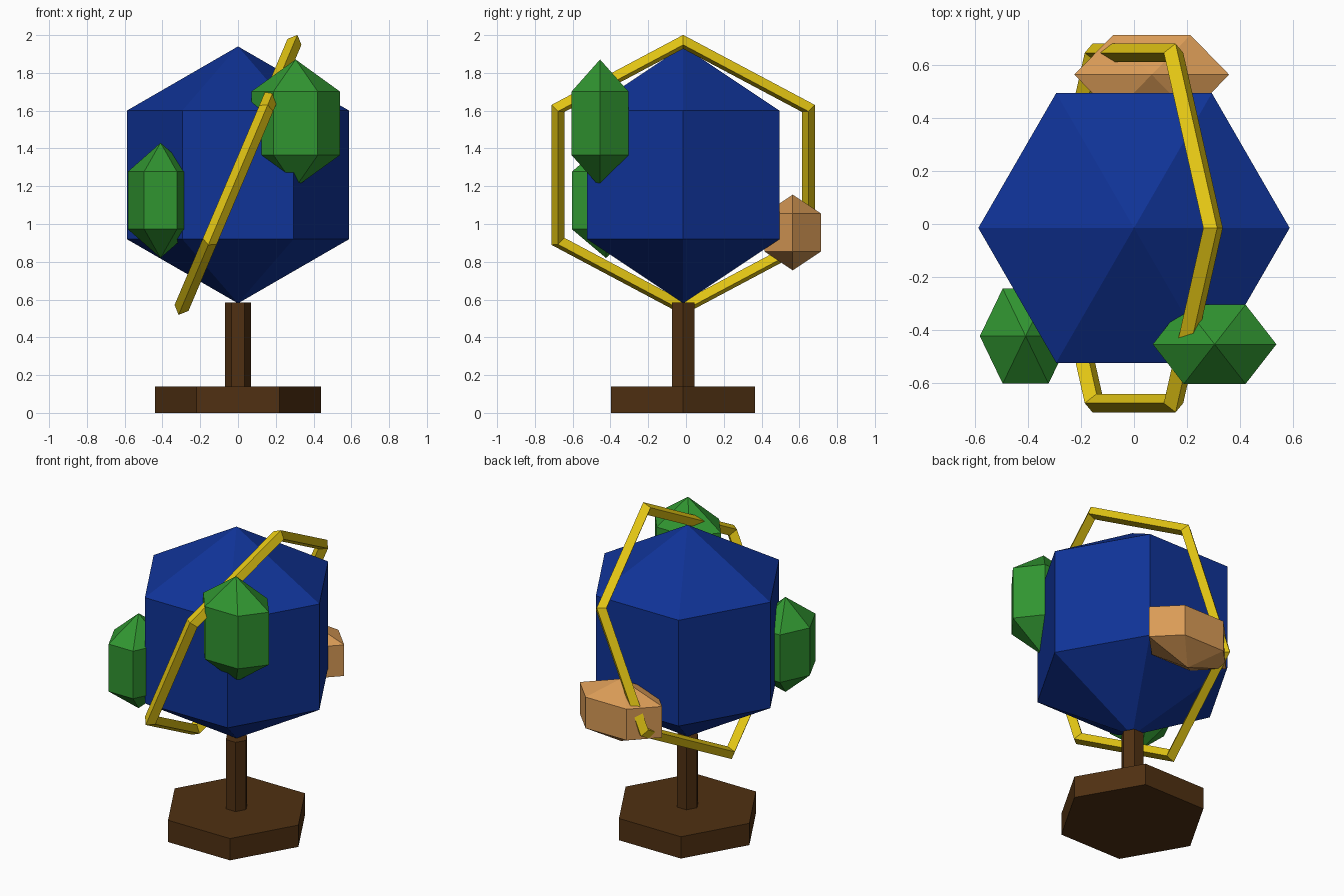
import bpy, bmesh, math
from mathutils import Matrix, Vector

if "Cube" in bpy.data.objects:
    bpy.data.objects.remove(bpy.data.objects["Cube"])

CY = -0.015   # shared axis of globe, ring and stand
SIDES = 6


def material(name, rgb):
    m = bpy.data.materials.new(name)
    m.diffuse_color = (*rgb, 1.0)
    m.use_nodes = True
    m.node_tree.nodes["Principled BSDF"].inputs["Base Color"].default_value = m.diffuse_color
    return m


BLUE = material("ocean blue", (0.005, 0.033, 0.31))
GREEN = material("land green", (0.03, 0.30, 0.03))
TAN = material("land tan", (0.70, 0.33, 0.095))
YELLOW = material("brass yellow", (0.78, 0.57, 0.007))
BROWN = material("wood brown", (0.08, 0.03, 0.006))


def finish(bm, name, mat, matrix):
    bmesh.ops.recalc_face_normals(bm, faces=bm.faces)
    me = bpy.data.meshes.new(name)
    bm.to_mesh(me)
    bm.free()
    me.materials.append(mat)
    ob = bpy.data.objects.new(name, me)
    ob.matrix_world = matrix
    bpy.context.collection.objects.link(ob)
    return ob


def circle(bm, r, z):
    return [bm.verts.new((r * math.cos(math.tau * k / SIDES),
                          r * math.sin(math.tau * k / SIDES), z)) for k in range(SIDES)]


def bridge(bm, a, b):
    for k in range(SIDES):
        j = (k + 1) % SIDES
        bm.faces.new((a[k], a[j], b[j], b[k]))


def faceted_ball(name, mat, center, radii):
    """Six-sided, three-band sphere stretched to the given radii."""
    bm = bmesh.new()
    s = math.sin(math.pi / 3)
    low, high = circle(bm, s, -0.5), circle(bm, s, 0.5)
    bridge(bm, low, high)
    for ring, z in ((low, -1), (high, 1)):
        pole = bm.verts.new((0, 0, z))
        for k in range(SIDES):
            bm.faces.new((ring[k], ring[(k + 1) % SIDES], pole))
    bmesh.ops.scale(bm, vec=Vector(radii), verts=bm.verts)
    finish(bm, name, mat, Matrix.Translation(center))


def hex_prism(name, mat, r, z0, z1):
    bm = bmesh.new()
    low, high = circle(bm, r, z0), circle(bm, r, z1)
    bridge(bm, low, high)
    bm.faces.new(low)
    bm.faces.new(high)
    finish(bm, name, mat, Matrix.Translation((0, CY, 0)))


def hex_ring(name, mat, major, minor, matrix):
    """Six-sided ring with a diamond cross-section."""
    bm = bmesh.new()
    loops = [circle(bm, major + dr, dz)
             for dr, dz in ((minor, 0), (0, minor), (-minor, 0), (0, -minor))]
    for i in range(4):
        bridge(bm, loops[i], loops[(i + 1) % 4])
    finish(bm, name, mat, matrix)


# Stand
hex_prism("base", BROWN, 0.44, 0.0, 0.14)
hex_prism("stem", BROWN, 0.068, 0.13, 0.585)

# Globe and land masses
faceted_ball("globe", BLUE, (0, CY, 1.26), (0.68, 0.68, 0.68))
faceted_ball("land_right", GREEN, (0.305, -0.455, 1.533), (0.27, 0.20, 0.338))
faceted_ball("land_left", GREEN, (-0.41, -0.424, 1.125), (0.20, 0.24, 0.305))
faceted_ball("land_back", TAN, (0.067, 0.565, 0.955), (0.338, 0.20, 0.20))

# Tilted meridian ring
tilt = Matrix.Translation((0, CY, 1.26)) @ Matrix.Rotation(math.radians(-67), 4, 'Y')
hex_ring("meridian_ring", YELLOW, 0.765, 0.04, tilt)
